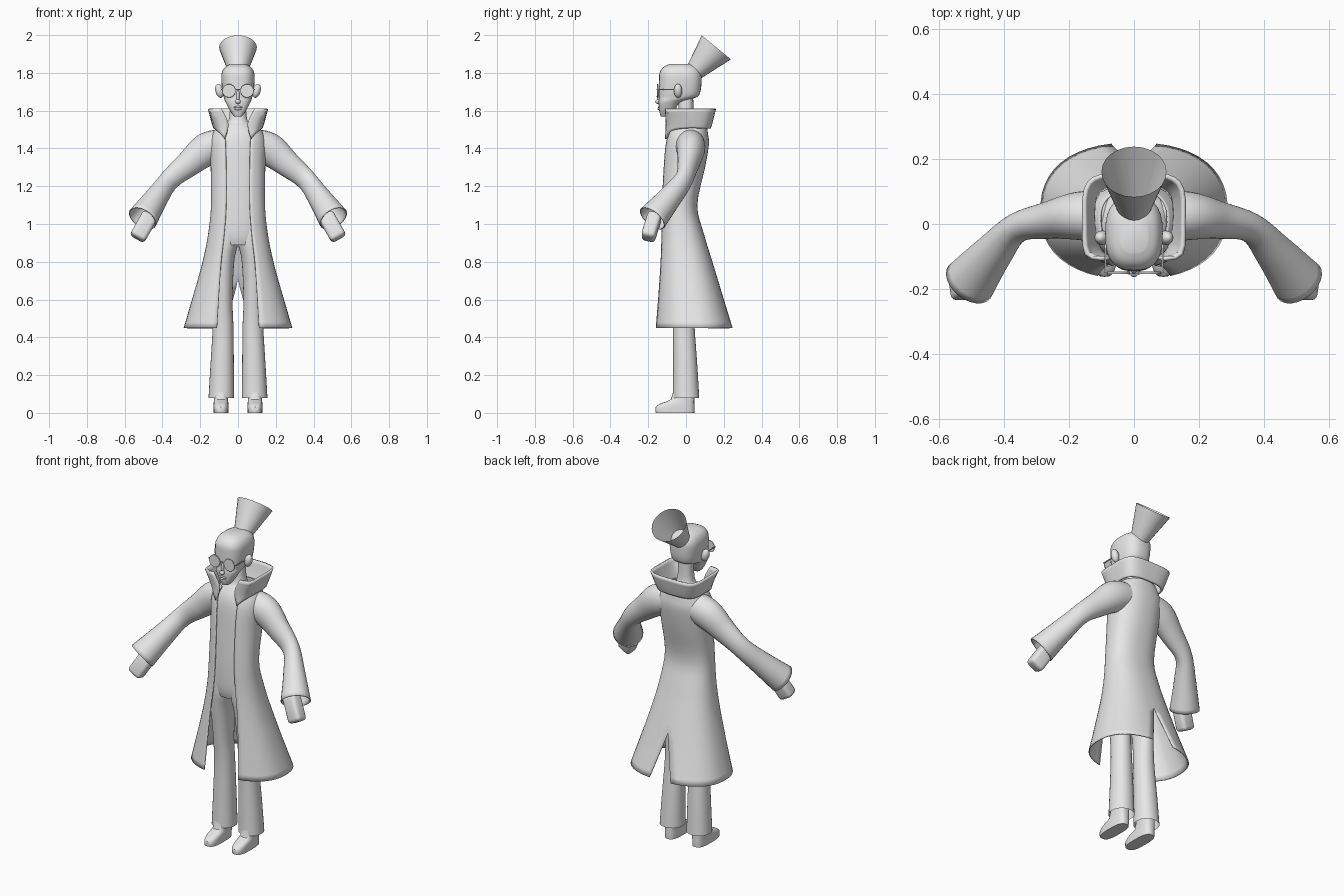
import bpy, bmesh, math
from mathutils import Vector, Matrix

if "Cube" in bpy.data.objects:
    bpy.data.objects.remove(bpy.data.objects["Cube"])

GREY = bpy.data.materials.new("plain_grey")
GREY.diffuse_color = (0.8, 0.8, 0.8, 1)
GREY.use_nodes = True
GREY.node_tree.nodes["Principled BSDF"].inputs["Base Color"].default_value = GREY.diffuse_color


def finish(bm, name, mirror=False, thick=0, subsurf=0, angle=40, fix=True):
    """Turn a bmesh into a named, smooth shaded object."""
    if fix:
        bmesh.ops.recalc_face_normals(bm, faces=bm.faces)
    me = bpy.data.meshes.new(name)
    bm.to_mesh(me)
    bm.free()
    me.materials.append(GREY)
    for p in me.polygons:
        p.use_smooth = True
    me.set_sharp_from_angle(angle=math.radians(angle))
    ob = bpy.data.objects.new(name, me)
    bpy.context.collection.objects.link(ob)
    if mirror:
        m = ob.modifiers.new("mirror", 'MIRROR')
        m.use_clip = True
        m.merge_threshold = 0.0005
    if subsurf:
        ob.modifiers.new("smooth", 'SUBSURF').levels = subsurf
        ob.modifiers["smooth"].render_levels = subsurf
    if thick:
        s = ob.modifiers.new("thickness", 'SOLIDIFY')
        s.thickness = thick
        s.offset = -1
    return ob


def spline(rows, k=4):
    """Catmull-Rom interpolation of tuples."""
    out = []
    for i in range(len(rows) - 1):
        a, b, c, d = (rows[max(0, min(len(rows) - 1, j))] for j in range(i - 1, i + 3))
        for s in range(k):
            t = s / k
            out.append(tuple(0.5 * (2*q + (r - p)*t + (2*p - 5*q + 4*r - w)*t*t
                                    + (3*q - p - 3*r + w)*t**3)
                             for p, q, r, w in zip(a, b, c, d)))
    return out + [rows[-1]]


def spow(v, e):
    return math.copysign(abs(v) ** e, v)


def skin(rings, closed=True, caps=(False, False)):
    """Join rows of points with quads."""
    bm = bmesh.new()
    vs = [[bm.verts.new(p) for p in ring] for ring in rings]
    n = len(vs[0])
    for a, b in zip(vs, vs[1:]):
        for i in range(n if closed else n - 1):
            j = (i + 1) % n
            bm.faces.new((a[i], a[j], b[j], b[i]))
    if caps[0]:
        bm.faces.new(vs[0][::-1])
    if caps[1]:
        bm.faces.new(vs[-1])
    return bm


def loft(rows, e=0.85, n=28, caps=(True, True), k=4):
    """Stack of rounded sections: (z, cx, cy, rx, ry)."""
    ang = [2 * math.pi * i / n for i in range(n)]
    return skin([[(cx + rx * spow(math.cos(t), e), cy + ry * spow(math.sin(t), e), z)
                  for t in ang] for z, cx, cy, rx, ry in spline(rows, k)], caps=caps)


def ball(name, loc, size, mirror=False, rot=None):
    bm = bmesh.new()
    m = Matrix.Translation(loc) @ (rot or Matrix()) @ Matrix.Diagonal((*size, 1))
    bmesh.ops.create_uvsphere(bm, u_segments=16, v_segments=10, radius=1, matrix=m)
    return finish(bm, name, mirror)


# Long coat, open down the front and slit at the back: (z, rx, cy, ry, front gap)
coat_rows = [(.45, .288, .04, .21, .112), (.62, .238, .019, .176, .102),
             (.8, .188, -.003, .143, .09), (.95, .158, -.022, .116, .073),
             (1.1, .143, -.037, .097, .063), (1.3, .145, -.012, .113, .063),
             (1.42, .15, .003, .118, .066), (1.48, .135, .008, .108, .068),
             (1.52, .105, .015, .095, .06)]
E = 0.85
rings = []
for z, rx, cy, ry, gap in spline(coat_rows):
    slit = max(0, (.7 - z) / .25 * .07)
    t0 = math.asin((gap / rx) ** (1 / E))
    t1 = math.pi - math.asin((slit / rx) ** (1 / E))
    ring = []
    for i in range(21):
        t = t0 + (t1 - t0) * i / 20
        x = 0 if i == 20 and slit == 0 else rx * spow(math.sin(t), E)
        ring.append((x, cy - ry * spow(math.cos(t), E), z))
    rings.append(ring)
finish(skin(rings, closed=False), "coat", mirror=True, thick=.006)

# Flared sleeves: (x, y, z, horizontal radius, vertical radius)
arm = spline([(.07, .02, 1.425, .08, .08), (.165, .025, 1.395, .075, .088),
              (.26, .012, 1.32, .058, .07), (.36, -.012, 1.235, .046, .056),
              (.43, -.085, 1.14, .06, .064), (.505, -.178, 1.03, .082, .08)], 5)
rings = []
for i, row in enumerate(arm):
    a, b = Vector(arm[max(0, i - 1)][:3]), Vector(arm[min(len(arm) - 1, i + 1)][:3])
    tan = (b - a).normalized()
    u = tan.cross(Vector((0, 0, 1))).normalized()
    v = u.cross(tan)
    rings.append([Vector(row[:3]) + u * row[3] * math.cos(t) + v * row[4] * math.sin(t)
                  for t in (2 * math.pi * j / 24 for j in range(24))])
finish(skin(rings), "sleeve", mirror=True, thick=.006)

# Mitten hands
bm = bmesh.new()
axis = Vector((.45, -.25, -.8)).normalized()
side = axis.cross(Vector((0, 1, 0))).normalized()
rot = Matrix((side, axis.cross(side), axis)).transposed().to_4x4()
bmesh.ops.create_cube(bm, size=1, matrix=Matrix.Translation((.499, -.183, .986))
                      @ rot @ Matrix.Diagonal((.088, .075, .15, 1)))
bmesh.ops.bevel(bm, geom=bm.edges[:], offset=.02, segments=3, profile=.5, affect='EDGES')
finish(bm, "hand", mirror=True)

# Tall standing collar, from the front edge round to the back
low = [(.068, -.1, 1.45), (.1, -.075, 1.495), (.118, 0, 1.51),
       (.113, .085, 1.51), (.07, .115, 1.51), (0, .12, 1.51)]
mid = [(.05, -.095, 1.53), (.112, -.085, 1.545), (.13, 0, 1.55),
       (.125, .095, 1.55), (.08, .128, 1.55), (0, .132, 1.55)]
top = [(.088, -.1, 1.612), (.142, -.088, 1.612), (.147, 0, 1.612),
       (.143, .105, 1.612), (.1, .142, 1.612), (0, .147, 1.612)]
rings = [spline(r, 3) for r in spline([sum(r, ()) for r in (low, mid, top)], 3)
         for r in [[r[i:i + 3] for i in range(0, 18, 3)]]]
finish(skin(rings, closed=False), "collar", mirror=True, thick=.012)

# Body suit with neck
finish(loft([(.89, 0, -.035, .115, .08), (.95, 0, -.03, .135, .097),
             (1.1, 0, -.037, .13, .09), (1.3, 0, -.012, .132, .104),
             (1.42, 0, 0, .135, .106), (1.48, 0, .003, .115, .093),
             (1.52, 0, 0, .078, .065), (1.56, 0, 0, .047, .042),
             (1.7, 0, 0, .042, .038)]), "body", angle=60)

# Flared trouser legs, open at the hem
finish(loft([(.08, .088, 0, .068, .07), (.25, .084, -.004, .062, .064),
             (.45, .079, -.012, .055, .058), (.6, .08, -.02, .051, .064),
             (.8, .077, -.03, .057, .08), (.9, .063, -.035, .063, .086),
             (1.0, .062, -.035, .06, .085)], e=.95, caps=(False, True)),
       "trouser_leg", mirror=True)

# Shoes
finish(loft([(0, .09, -.058, .039, .102), (.03, .09, -.058, .04, .103),
             (.052, .09, -.043, .039, .087), (.072, .09, -.018, .037, .062),
             (.13, .09, -.012, .036, .055)], e=.7, k=2), "shoe", mirror=True)

# Head
finish(loft([(1.57, 0, -.108, .022, .026), (1.6, 0, -.1, .043, .042),
             (1.645, 0, -.087, .066, .058), (1.67, 0, -.045, .075, .099),
             (1.7, 0, -.034, .082, .11), (1.76, 0, -.03, .088, .113),
             (1.8, 0, -.03, .086, .11), (1.83, 0, -.03, .07, .091),
             (1.847, 0, -.03, .042, .058)], e=.75), "head", angle=70)

# Hollow flared topknot
ax = Vector((0, .636, .772))
px, py = Vector((1, 0, 0)), Vector((0, .772, -.636))
rings = [[c + (px * math.cos(t) + py * math.sin(t)) * r
          for t in (2 * math.pi * j / 24 for j in range(24))]
         for c, r in ((Vector((0, .04, 1.80)), .048), (Vector((0, .1605, 1.935)), .1))]
finish(skin(rings), "topknot")

# Ears, nose and lips
ball("ear", (.098, -.042, 1.705), (.022, .022, .038), True, Matrix.Rotation(.25, 4, 'Y'))
ball("nose_bridge", (0, -.141, 1.675), (.009, .014, .04))
ball("nose_tip", (0, -.148, 1.648), (.014, .015, .012))
ball("upper_lip", (0, -.141, 1.619), (.024, .008, .006))
ball("lower_lip", (0, -.141, 1.609), (.019, .009, .007))

# Round glasses: lenses, rims, bridge and temples
turn = Matrix.Translation((.048, -.15, 1.705)) @ Matrix.Rotation(math.pi / 2, 4, 'X')
bm = bmesh.new()
bmesh.ops.create_cone(bm, cap_ends=True, segments=24, radius1=.033, radius2=.033,
                      depth=.007, matrix=turn)
finish(bm, "lens", mirror=True)
rings = [[turn @ Vector(((.033 + .003 * math.cos(s)) * math.cos(t),
                         (.033 + .003 * math.cos(s)) * math.sin(t), .004 * math.sin(s)))
          for s in (math.pi * j / 4 for j in range(8))]
         for t in (2 * math.pi * i / 24 for i in range(25))]
bm = skin(rings)
bmesh.ops.remove_doubles(bm, verts=bm.verts, dist=1e-5)
finish(bm, "rim", mirror=True)
for name, loc, size in (("bridge", (0, -.154, 1.712), (.034, .005, .005)),
                        ("temple", (.088, -.097, 1.712), (.005, .106, .005))):
    bm = bmesh.new()
    bmesh.ops.create_cube(bm, size=1, matrix=Matrix.Translation(loc)
                          @ Matrix.Diagonal((*size, 1)))
    finish(bm, name, mirror=name == "temple")
